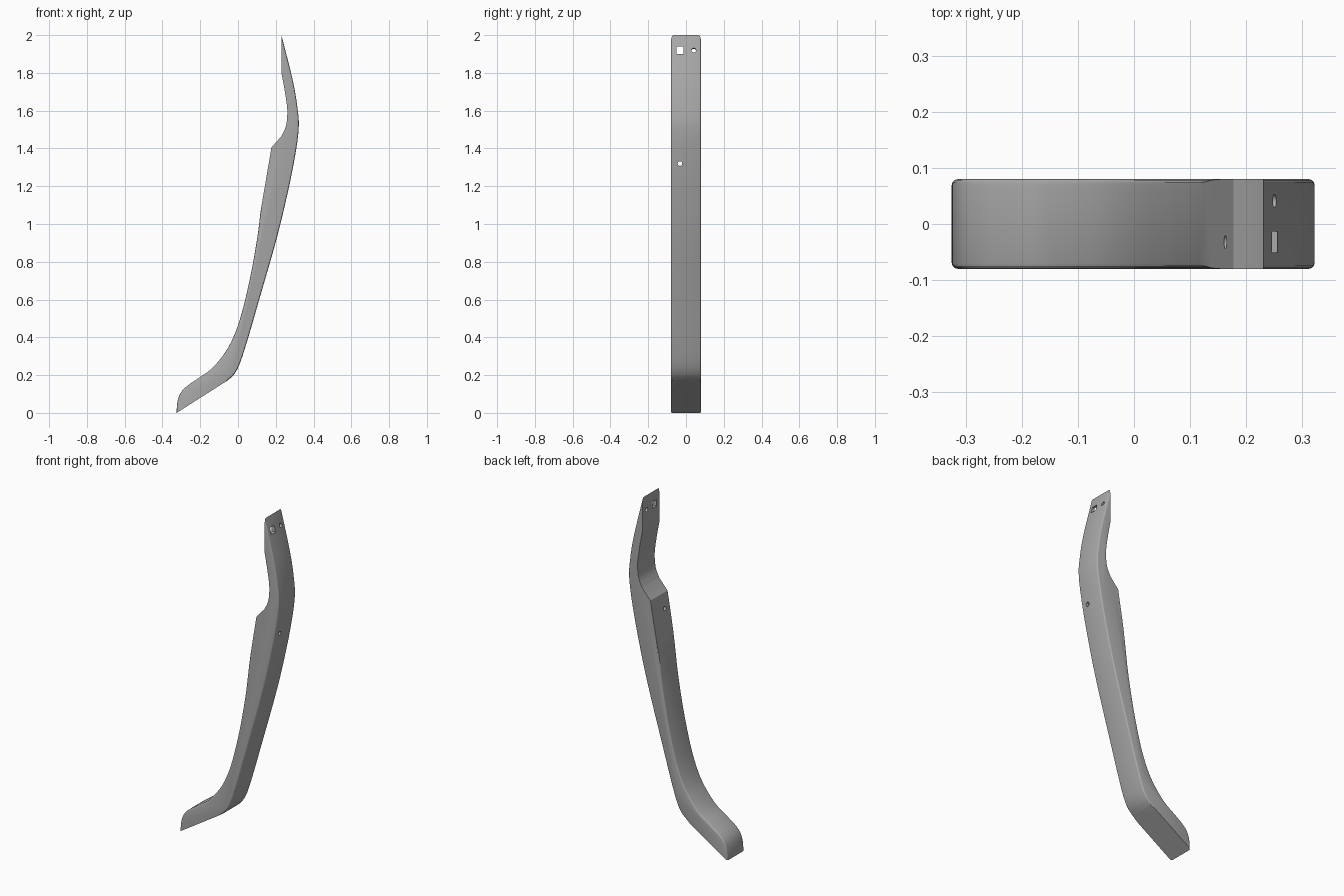
import bpy, bmesh, math
from mathutils import Vector

cube = bpy.data.objects.get("Cube")
if cube:
    bpy.data.objects.remove(cube, do_unlink=True)

HALF = 0.08      # half the thickness along y
ROUND = 0.011    # edge rounding


def spline(points, steps=5):
    """Smooth curve through the given points."""
    p = [Vector(q) for q in points]
    p = [2 * p[0] - p[1]] + p + [2 * p[-1] - p[-2]]
    out = []
    for a, b, c, d in zip(p, p[1:], p[2:], p[3:]):
        for i in range(steps):
            t = i / steps
            out.append(0.5 * (2 * b + (c - a) * t + (2 * a - 5 * b + 4 * c - d) * t ** 2
                              + (3 * b - a - 3 * c + d) * t ** 3))
    return out + [p[-2]]


# Side profile: hook, shoulder, inner curve down to the toe, outer curve back up
hook = spline([(.23, 1.8), (.25, 1.69), (.261, 1.6), (.254, 1.52), (.23, 1.465)])
inner = spline([(.12, 1.07), (.101, .92), (.062, .705), (.013, .505), (-.035, .378),
                (-.087, .294), (-.15, .225), (-.22, .177), (-.278, .135),
                (-.308, .098), (-.322, .05), (-.325, 0)])
outer = spline([(-.05, .175), (-.02, .205), (.01, .262), (.05, .385), (.108, .585),
                (.193, .88), (.246, 1.09), (.294, 1.315), (.321, 1.5),
                (.314, 1.62), (.289, 1.765), (.23, 2)])
profile = hook + [Vector((.177, 1.405))] + inner + outer
first_inner = len(hook) + 1
first_outer = first_inner + len(inner)
count = len(profile)

# Extrude the profile and round the long edges
bm = bmesh.new()
sides = [[bm.verts.new((p.x, y, p.y)) for p in profile] for y in (-HALF, HALF)]
for ring in sides:
    bm.faces.new(ring)
for i in range(count):
    j = (i + 1) % count
    bm.faces.new((sides[0][i], sides[0][j], sides[1][j], sides[1][i]))
bmesh.ops.recalc_face_normals(bm, faces=bm.faces)
rounded = [bm.edges.get((ring[i], ring[i + 1])) for ring in sides
           for i in range(first_inner, count - 1) if i != first_outer - 1]
bmesh.ops.bevel(bm, geom=rounded, offset=ROUND, segments=3, profile=0.5,
                affect='EDGES', clamp_overlap=True)
mesh = bpy.data.meshes.new("curved_leg")
bm.to_mesh(mesh)
bm.free()
leg = bpy.data.objects.new("curved_leg", mesh)
bpy.context.collection.objects.link(leg)

grey = bpy.data.materials.new("plain grey")
grey.use_nodes = True
grey.diffuse_color = (.4, .4, .4, 1)
grey.node_tree.nodes["Principled BSDF"].inputs["Base Color"].default_value = (.4, .4, .4, 1)
mesh.materials.append(grey)


def drill(cutter):
    """Cut a hole with the active object, then discard it."""
    cutter.hide_render = True
    cutter.data.materials.append(grey)
    bpy.context.view_layer.update()
    mod = leg.modifiers.new("hole", 'BOOLEAN')
    mod.operation, mod.solver, mod.object = 'DIFFERENCE', 'EXACT', cutter
    bpy.ops.object.select_all(action='DESELECT')
    leg.select_set(True)
    bpy.context.view_layer.objects.active = leg
    bpy.ops.object.modifier_apply(modifier=mod.name)
    bpy.data.objects.remove(cutter, do_unlink=True)


# Square slot and two screw holes
bpy.ops.mesh.primitive_cube_add(size=1, location=(.25, -.032, 1.92))
bpy.context.object.scale = (.3, .038, .038)
drill(bpy.context.object)
for x, y, z, tilt in ((.252, .041, 1.92, -.25), (.23, -.032, 1.32, 0)):
    bpy.ops.mesh.primitive_cylinder_add(vertices=24, radius=.012, depth=.4, location=(x, y, z),
                                        rotation=(0, math.pi / 2 + tilt, 0))
    drill(bpy.context.object)

bpy.ops.object.shade_smooth_by_angle(angle=math.radians(25))
